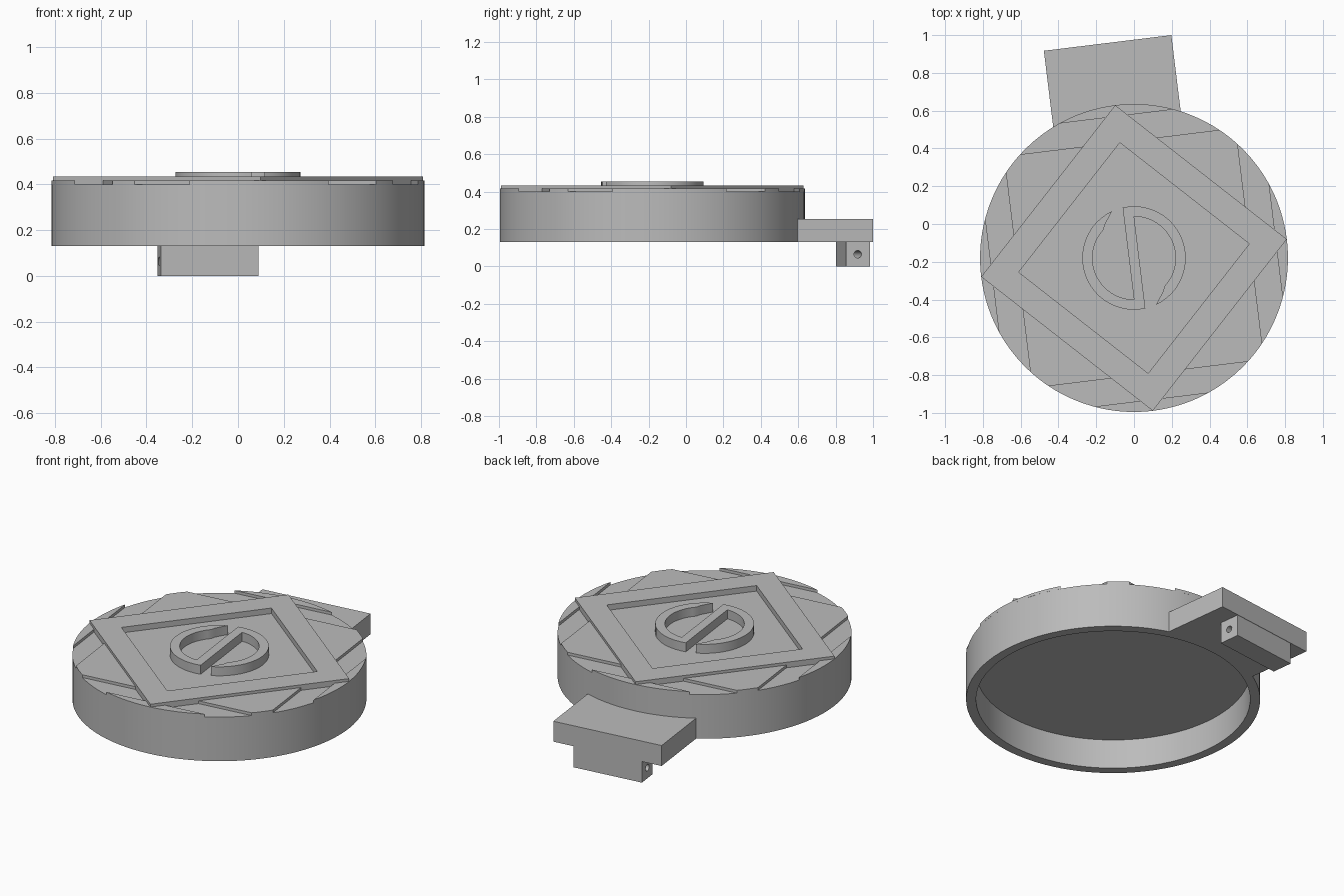
import bpy
import bmesh
from math import cos, sin, radians, degrees, acos
from mathutils import Matrix

default = bpy.data.objects.get("Cube")
if default:
    bpy.data.objects.remove(default, do_unlink=True)

# Main dimensions, in the disc's own turned frame
R, INNER = 0.815, 0.76
BASE, CEILING, FLOOR, PANEL, FRAME, EMBLEM = 0.13, 0.31, 0.40, 0.417, 0.434, 0.455
PLACE = Matrix.Translation((0, -0.18, 0)) @ Matrix.Rotation(radians(7), 4, "Z")

grey = bpy.data.materials.new("plain_grey")
grey.use_nodes = True
grey.diffuse_color = (0.5, 0.5, 0.5, 1)
grey.node_tree.nodes["Principled BSDF"].inputs["Base Color"].default_value = (0.5, 0.5, 0.5, 1)


def finish(name, bm):
    bmesh.ops.recalc_face_normals(bm, faces=bm.faces[:])
    mesh = bpy.data.meshes.new(name)
    bm.to_mesh(mesh)
    bm.free()
    mesh.materials.append(grey)
    ob = bpy.data.objects.new(name, mesh)
    bpy.context.collection.objects.link(ob)
    ob.matrix_world = PLACE
    return ob


def prism(name, outlines, z0, z1):
    """Flat outlines raised from z0 to z1."""
    bm = bmesh.new()
    for outline in outlines:
        bm.faces.new([bm.verts.new((x, y, z0)) for x, y in outline])
    bmesh.ops.remove_doubles(bm, verts=bm.verts[:], dist=1e-5)
    out = bmesh.ops.extrude_face_region(bm, geom=bm.faces[:], use_keep_orig=True)
    top = [g for g in out["geom"] if isinstance(g, bmesh.types.BMVert)]
    bmesh.ops.translate(bm, verts=top, vec=(0, 0, z1 - z0))
    return finish(name, bm)


def arc(r, a0, a1, n=24):
    steps = [radians(a0 + (a1 - a0) * i / n) for i in range(n + 1)]
    return [(r * cos(a), r * sin(a)) for a in steps]


def turned(points, quarter):
    for _ in range(quarter):
        points = [(-y, x) for x, y in points]
    return points


# Hollow disc, open underneath
bm = bmesh.new()
profile = [(0, CEILING), (INNER, CEILING), (INNER, BASE), (R, BASE), (R, FLOOR), (0, FLOOR)]
verts = [bm.verts.new((r, 0, z)) for r, z in profile]
edges = [bm.edges.new(pair) for pair in zip(verts, verts[1:])]
bmesh.ops.spin(bm, geom=verts + edges, cent=(0, 0, 0), axis=(0, 0, 1),
               angle=radians(360), steps=96)
bmesh.ops.remove_doubles(bm, verts=bm.verts[:], dist=1e-5)
finish("hollow_disc", bm)

# Raised rim panels, leaving shallow channels between them
NEAR, FAR = 0.618, 0.755
far_angle, near_angle = degrees(acos(FAR / R)), degrees(acos(NEAR / R))
cap = arc(R, -far_angle, far_angle)
corner = arc(R, near_angle, 90 - near_angle, 4) + [(0.15, NEAR), (NEAR, 0.15)]
prism("rim_panels", [turned(p, q) for p in (cap, corner) for q in range(4)], FLOOR, PANEL)

# Square frame with its corners on the rim
sides = [turned([(R, 0), (0, R), (0, 0.615), (0.615, 0)], q) for q in range(4)]
prism("square_frame", sides, FLOOR, FRAME)

# Split ring with a slanted bar, the same after a half turn
RO, RI, HALF = 0.274, 0.22, 0.027
bar_out = 90 - degrees(acos(HALF / RO))
bar_in = 90 - degrees(acos(HALF / RI))
half = arc(RO, 108, 270 + bar_out) + arc(RI, 90 - bar_in, -50)
half.append((0.235 * cos(radians(-56)), 0.235 * sin(radians(-56))))
prism("split_ring", [half + turned(half, 2)], FLOOR, EMBLEM)

# Rear tab, hugging the disc
TAB = 0.34
tab_angle = degrees(acos(TAB / 0.79))
tab = arc(0.79, tab_angle, 180 - tab_angle) + [(-TAB, 1.147), (TAB, 1.147)]
prism("rear_tab", [tab], BASE, 0.255)

# Hinge block below the tab, drilled from end to end
block = prism("hinge_block", [[(-0.215, 1.017), (0.215, 1.017), (0.215, 1.145), (-0.215, 1.145)]],
              0, BASE)
bm = bmesh.new()
bmesh.ops.create_cone(bm, cap_ends=True, segments=24, radius1=0.02, radius2=0.02, depth=0.6,
                      matrix=Matrix.Translation((0, 1.08, 0.065)) @ Matrix.Rotation(radians(90), 4, "Y"))
drill = finish("hole_cutter", bm)
drill.hide_render = True
bpy.context.view_layer.update()
cut = block.modifiers.new("pin_hole", "BOOLEAN")
cut.operation, cut.solver, cut.object = "DIFFERENCE", "EXACT", drill
bpy.context.view_layer.objects.active = block
bpy.ops.object.modifier_apply(modifier=cut.name)
bpy.data.objects.remove(drill, do_unlink=True)

# Smooth the curved walls, keep the edges crisp
for ob in bpy.context.scene.objects:
    ob.select_set(ob.type == "MESH")
bpy.ops.object.shade_smooth_by_angle(angle=radians(30))
